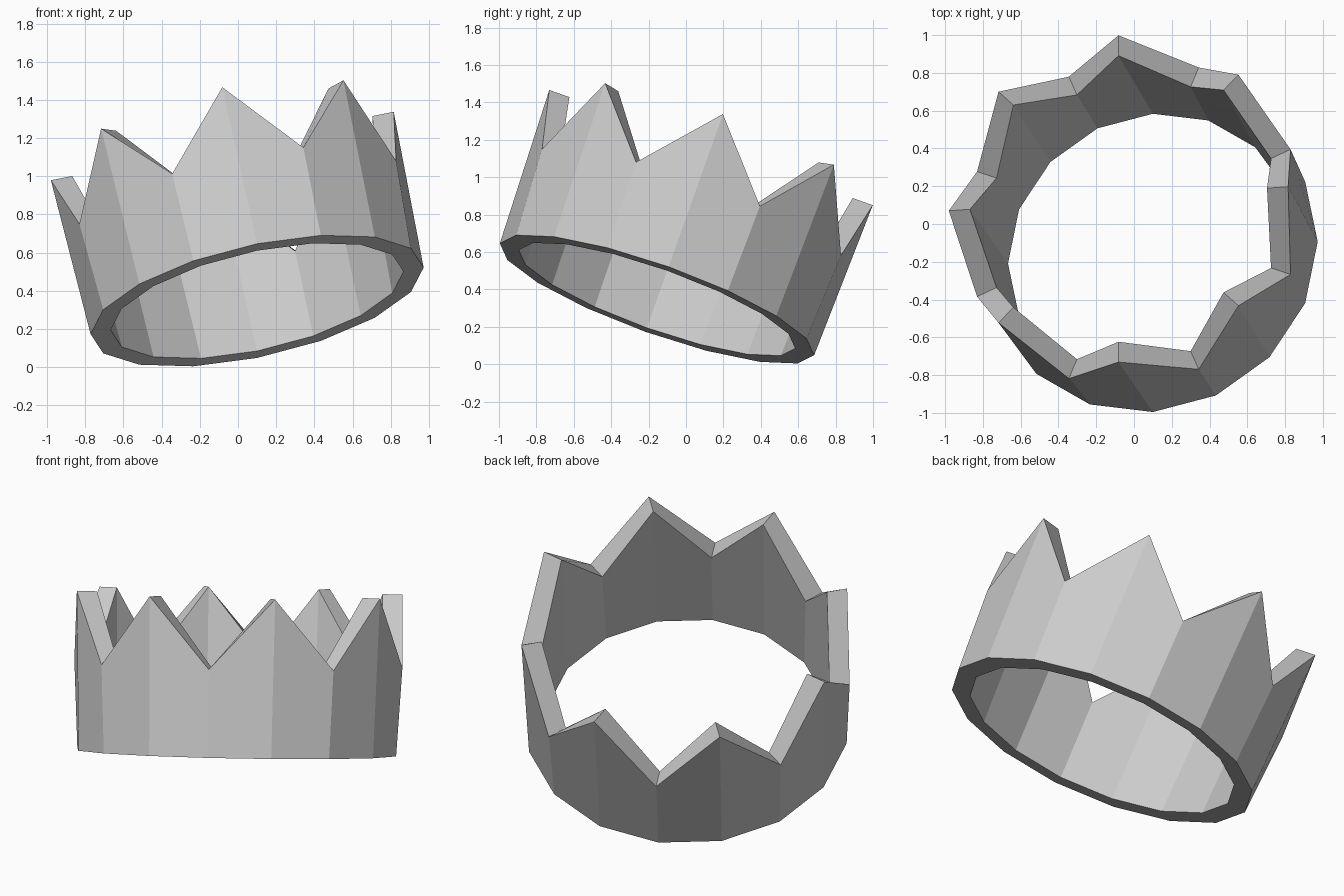
import bpy, bmesh, math
from mathutils import Vector

if "Cube" in bpy.data.objects:
    bpy.data.objects.remove(bpy.data.objects["Cube"])

# Tilted axis frame of the crown
SIDES = 16
up = Vector((-0.207, 0.328, 0.921)).normalized()
back = Vector((0, up.z, -up.y)).normalized()
side = back.cross(up)
centre = Vector((0.10, -0.155, 0.347))
PEAK, VALLEY = 0.88, 0.488

bm = bmesh.new()


def ring(radius, height):
    """Ring of vertices; height(k) gives the level along the tilted axis."""
    verts = []
    for k in range(SIDES):
        a = 2 * math.pi * k / SIDES
        p = centre + radius * (math.cos(a) * side + math.sin(a) * back)
        verts.append(bm.verts.new(p + height(k) * up))
    return verts


def zigzag(k):
    return PEAK if k % 2 == 0 else VALLEY


# Closed wall section: outer base, outer spikes, inner spikes, inner base
rings = [ring(0.892, lambda k: 0), ring(0.918, zigzag),
         ring(0.804, zigzag), ring(0.784, lambda k: 0)]
for i in range(4):
    a, b = rings[i], rings[(i + 1) % 4]
    for k in range(SIDES):
        n = (k + 1) % SIDES
        bm.faces.new((a[k], a[n], b[n], b[k]))
bmesh.ops.recalc_face_normals(bm, faces=bm.faces)

mesh = bpy.data.meshes.new("crown_band")
bm.to_mesh(mesh)
bm.free()
bpy.context.collection.objects.link(bpy.data.objects.new("crown_band", mesh))
